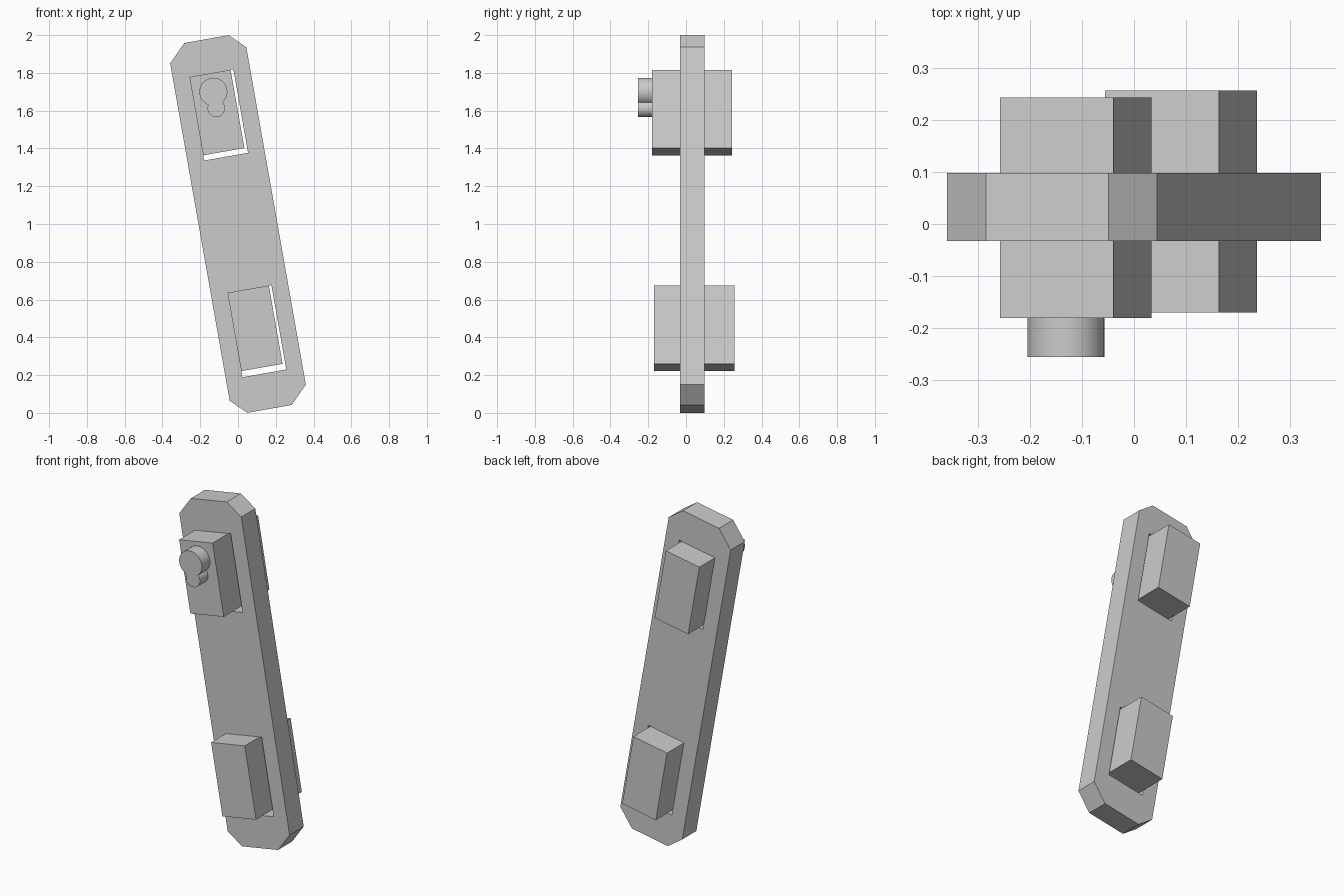
import bpy, bmesh
from math import radians, sin, cos, atan2, sqrt
from mathutils import Matrix

cube = bpy.data.objects.get("Cube")
if cube:
    bpy.data.objects.remove(cube, do_unlink=True)

grey = bpy.data.materials.new("plain grey")
grey.use_nodes = True
colour = (0.6, 0.6, 0.6, 1)
grey.diffuse_color = colour
grey.node_tree.nodes["Principled BSDF"].inputs["Base Color"].default_value = colour

# Every part leans together about the middle of the plate
LEAN = Matrix.Translation((0, 0, 1)) @ Matrix.Rotation(radians(-10), 4, 'Y')


def slab(name, outline, y0, y1, holes=()):
    """Extrude an upright outline, with optional openings, from y0 to y1."""
    bm = bmesh.new()
    for loop in (outline, *holes):
        verts = [bm.verts.new((x, y0, z)) for x, z in loop]
        for a, b in zip(verts, verts[1:] + verts[:1]):
            bm.edges.new((a, b))
    if holes:
        bmesh.ops.triangle_fill(bm, edges=bm.edges[:], use_beauty=True, normal=(0, -1, 0))
    else:
        bm.faces.new(bm.verts[:])
    ext = bmesh.ops.extrude_face_region(bm, geom=bm.faces[:], use_keep_orig=True)
    moved = [g for g in ext["geom"] if isinstance(g, bmesh.types.BMVert)]
    bmesh.ops.translate(bm, verts=moved, vec=(0, y1 - y0, 0))
    bmesh.ops.recalc_face_normals(bm, faces=bm.faces[:])
    mesh = bpy.data.meshes.new(name)
    bm.to_mesh(mesh)
    bm.free()
    mesh.materials.append(grey)
    obj = bpy.data.objects.new(name, mesh)
    bpy.context.collection.objects.link(obj)
    obj.matrix_world = LEAN
    return obj


def rect(x0, x1, z0, z1):
    return [(x0, z0), (x1, z0), (x1, z1), (x0, z1)]


def arc(x, z, radius, start, end, steps):
    angles = [start + (end - start) * i / steps for i in range(steps + 1)]
    return [(x + radius * cos(a), z + radius * sin(a)) for a in angles]


# Long plate with clipped corners and two oversized openings
half = [(-.206, .90), (-.113, .993), (.125, .993), (.206, .914)]
outline = half + [(-x, -z) for x, z in half]
openings = [rect(-.118, .118, .362, .811), rect(-.118, .118, -.803, -.349)]
slab("long_plate", outline, -.033, .098, openings)

# Blocks passing through the openings
slab("upper_block", rect(-.118, .103, .390, .811), -.18, .243)
slab("lower_block", rect(-.118, .104, -.770, -.349), -.17, .256)

# Keyhole-shaped stud: a large round joined to a small one below
big, small, gap = .074, .046, .089
reach = (gap ** 2 + big ** 2 - small ** 2) / (2 * gap)
width = sqrt(big ** 2 - reach ** 2)
a = atan2(-reach, width)
b = atan2(gap - reach, width)
top = arc(-.007, .712, big, a, radians(180) - a, 40)
bottom = arc(-.007, .712 - gap, small, radians(180) - b, radians(360) + b, 28)
stud = slab("keyhole_stud", top + bottom[1:-1], -.255, -.175)

bpy.ops.object.select_all(action='DESELECT')
stud.select_set(True)
bpy.context.view_layer.objects.active = stud
bpy.ops.object.shade_smooth_by_angle(angle=radians(30))
